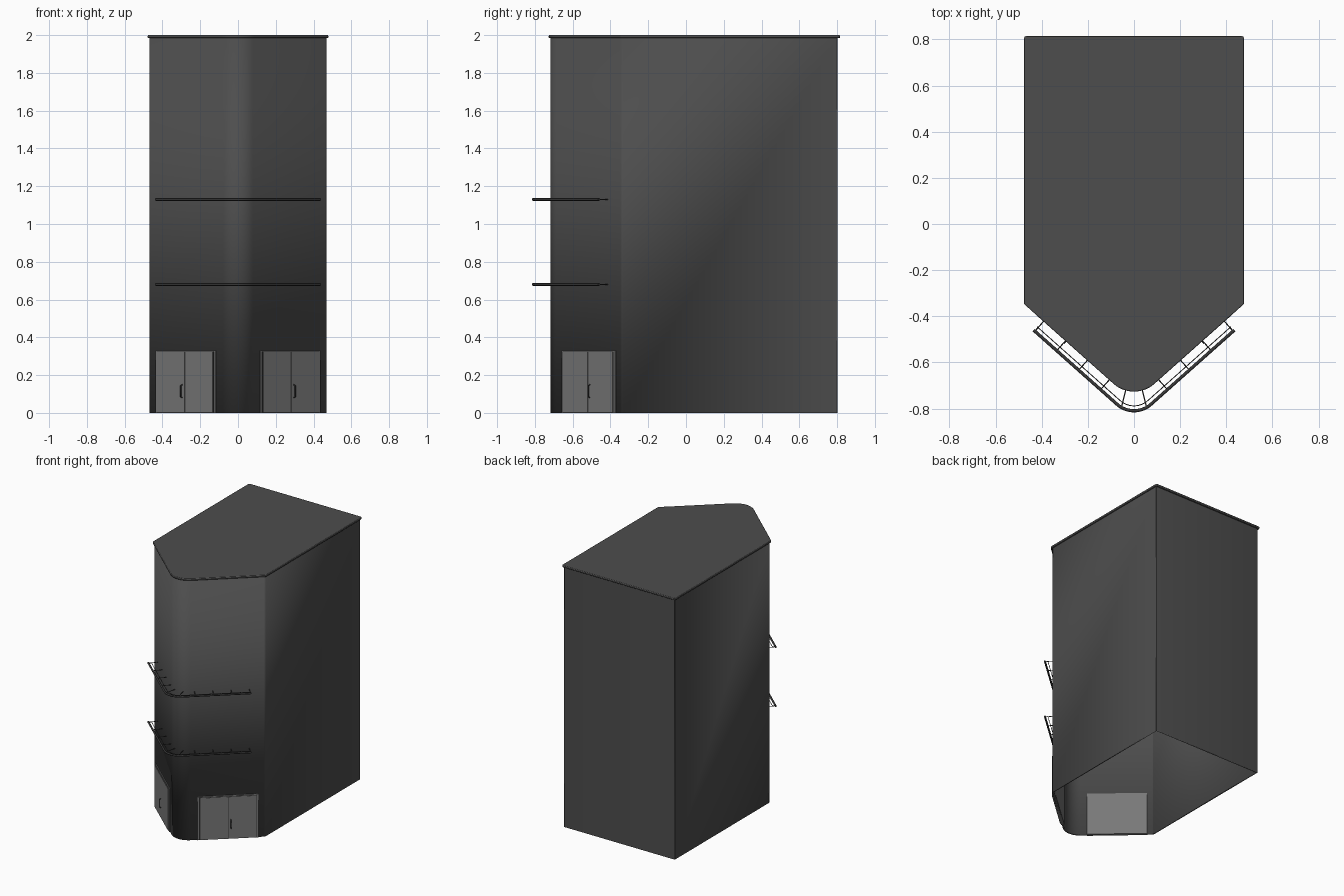
import bpy, bmesh, math
from mathutils import Vector, Matrix

cube = bpy.data.objects.get("Cube")
if cube:
    bpy.data.objects.remove(cube, do_unlink=True)


def material(name, grey):
    m = bpy.data.materials.new(name)
    m.use_nodes = True
    colour = (grey, grey, grey, 1)
    m.diffuse_color = colour
    m.node_tree.nodes["Principled BSDF"].inputs["Base Color"].default_value = colour
    return m


WALL = material("charcoal wall", 0.075)
DOOR = material("grey door", 0.19)
METAL = material("dark metal", 0.04)


def add_object(name, bm, mat, smooth=False):
    mesh = bpy.data.meshes.new(name)
    bm.to_mesh(mesh)
    bm.free()
    mesh.materials.append(mat)
    ob = bpy.data.objects.new(name, mesh)
    bpy.context.collection.objects.link(ob)
    if smooth:
        bpy.ops.object.select_all(action="DESELECT")
        ob.select_set(True)
        bpy.context.view_layer.objects.active = ob
        bpy.ops.object.shade_smooth_by_angle(angle=math.radians(30))
    return ob


def fillet(prev, corner, nxt, radius, steps):
    """Points of an arc rounding one corner of an outline."""
    a, c, b = Vector(prev), Vector(corner), Vector(nxt)
    u, v = (a - c).normalized(), (b - c).normalized()
    half = u.angle(v) / 2
    centre = c + (u + v).normalized() * radius / math.sin(half)
    start = c + u * radius / math.tan(half) - centre
    sweep = math.pi - 2 * half
    turn = 1 if u.x * v.y - u.y * v.x < 0 else -1
    return [centre + Matrix.Rotation(turn * sweep * i / steps, 2) @ start
            for i in range(steps + 1)]


def footprint(half, back, shoulder, tip, tip_radius, corner_radius):
    corners = [(half, back), (-half, back), (-half, shoulder), (0, tip), (half, shoulder)]
    radii = [corner_radius, corner_radius, 0.02, tip_radius, 0.02]
    pts = []
    for i, c in enumerate(corners):
        pts += fillet(corners[i - 1], c, corners[(i + 1) % 5], radii[i], 16 if i == 3 else 4)
    return pts


def prism(name, outline, z0, z1, mat, caps):
    bm = bmesh.new()
    low = [bm.verts.new((p.x, p.y, z0)) for p in outline]
    high = [bm.verts.new((p.x, p.y, z1)) for p in outline]
    n = len(outline)
    for i in range(n):
        j = (i + 1) % n
        bm.faces.new((low[i], low[j], high[j], high[i]))
    if caps:
        bm.faces.new(high)
        bm.faces.new(low[::-1])
    return add_object(name, bm, mat, True)


def tube(name, paths, radius, mat):
    cu = bpy.data.curves.new(name, "CURVE")
    cu.dimensions = "3D"
    cu.bevel_depth = radius
    cu.bevel_resolution = 2
    cu.use_fill_caps = True
    for path in paths:
        sp = cu.splines.new("POLY")
        sp.points.add(len(path) - 1)
        for pt, p in zip(sp.points, path):
            pt.co = (*p, 1)
    cu.materials.append(mat)
    ob = bpy.data.objects.new(name, cu)
    bpy.context.collection.objects.link(ob)


# Hollow wall shell, open underneath
SHOULDER, TIP, HALF = -0.341, -0.757, 0.468
walls = prism("walls", footprint(HALF, 0.803, SHOULDER, TIP, 0.12, 0.004), 0, 1.99, WALL, False)
shell = walls.modifiers.new("thickness", "SOLIDIFY")
shell.thickness = 0.012
shell.offset = -1

# Roof slab with a softened overhanging edge
roof = prism("roof", footprint(0.478, 0.816, -0.346, -0.772, 0.133, 0.014), 1.984, 2.0, WALL, True)
soft = roof.modifiers.new("soft edge", "BEVEL")
soft.width = 0.004
soft.segments = 2
soft.limit_method = "ANGLE"
soft.angle_limit = math.radians(60)

SLOPE = math.atan2(SHOULDER - TIP, HALF)
ALONG = Vector((math.cos(SLOPE), math.sin(SLOPE), 0))
INWARD = Vector((-math.sin(SLOPE), math.cos(SLOPE), 0))


def mirrored(p, side):
    return Vector((p[0] * side, p[1], p[2]))


def rail_path(tip, end_x, radius, z):
    end_y = tip + end_x * math.tan(SLOPE)
    ends = [(-end_x, end_y), (end_x, end_y)]
    arc = fillet(ends[0], (0, tip), ends[1], radius, 12)
    return [(p[0], p[1], z) for p in [ends[0], *arc, ends[1]]]


# Two open ledges wrapping the rounded prow
RAIL_TIP = -0.847
for label, z in (("lower", 0.68), ("upper", 1.13)):
    tube(label + "_ledge_rail", [rail_path(RAIL_TIP, 0.435, 0.11, z)], 0.007, METAL)
    tube(label + "_ledge_wire", [rail_path(RAIL_TIP + 0.028, 0.42, 0.09, z)], 0.002, METAL)
    rods = []
    for side in (1, -1):
        for x in (0.43, 0.335, 0.24, 0.145):
            start = Vector((x, RAIL_TIP + x * math.tan(SLOPE), z))
            rods.append([mirrored(start, side), mirrored(start + INWARD * 0.075, side)])
        start = Vector((0.055, -0.797, z))
        rods.append([mirrored(start, side), mirrored(start + Vector((-0.025, 0.1, 0)), side)])
    tube(label + "_ledge_rods", rods, 0.0025, METAL)


def box(name, centre, size, angle, mat):
    bm = bmesh.new()
    bmesh.ops.create_cube(bm, size=1)
    bm.transform(Matrix.Translation(centre) @ Matrix.Rotation(angle, 4, "Z")
                 @ Matrix.Diagonal((*size, 1)))
    return add_object(name, bm, mat)


# Double doors on both slanted faces
door_x = 0.275
door_base = Vector((door_x, TIP + door_x * math.tan(SLOPE), 0))
for side, word in ((1, "left"), (-1, "right")):
    def place(along, out, z):
        return mirrored(door_base + ALONG * along - INWARD * out + Vector((0, 0, z)), side)

    box(word + "_door_frame", place(0, -0.006, 0.165), (0.425, 0.024, 0.33), SLOPE * side, DOOR)
    box(word + "_door_gap", place(0, 0.006, 0.163), (0.404, 0.004, 0.322), SLOPE * side, METAL)
    for leaf, shift in (("inner", -0.1), ("outer", 0.1)):
        box(word + "_door_" + leaf + "_leaf", place(shift, 0.008, 0.163),
            (0.196, 0.006, 0.318), SLOPE * side, DOOR)
    grip = [place(0.018, o, z) for o, z in ((0.008, 0.08), (0.022, 0.085), (0.022, 0.145), (0.008, 0.15))]
    tube(word + "_door_handle", [grip], 0.003, METAL)
